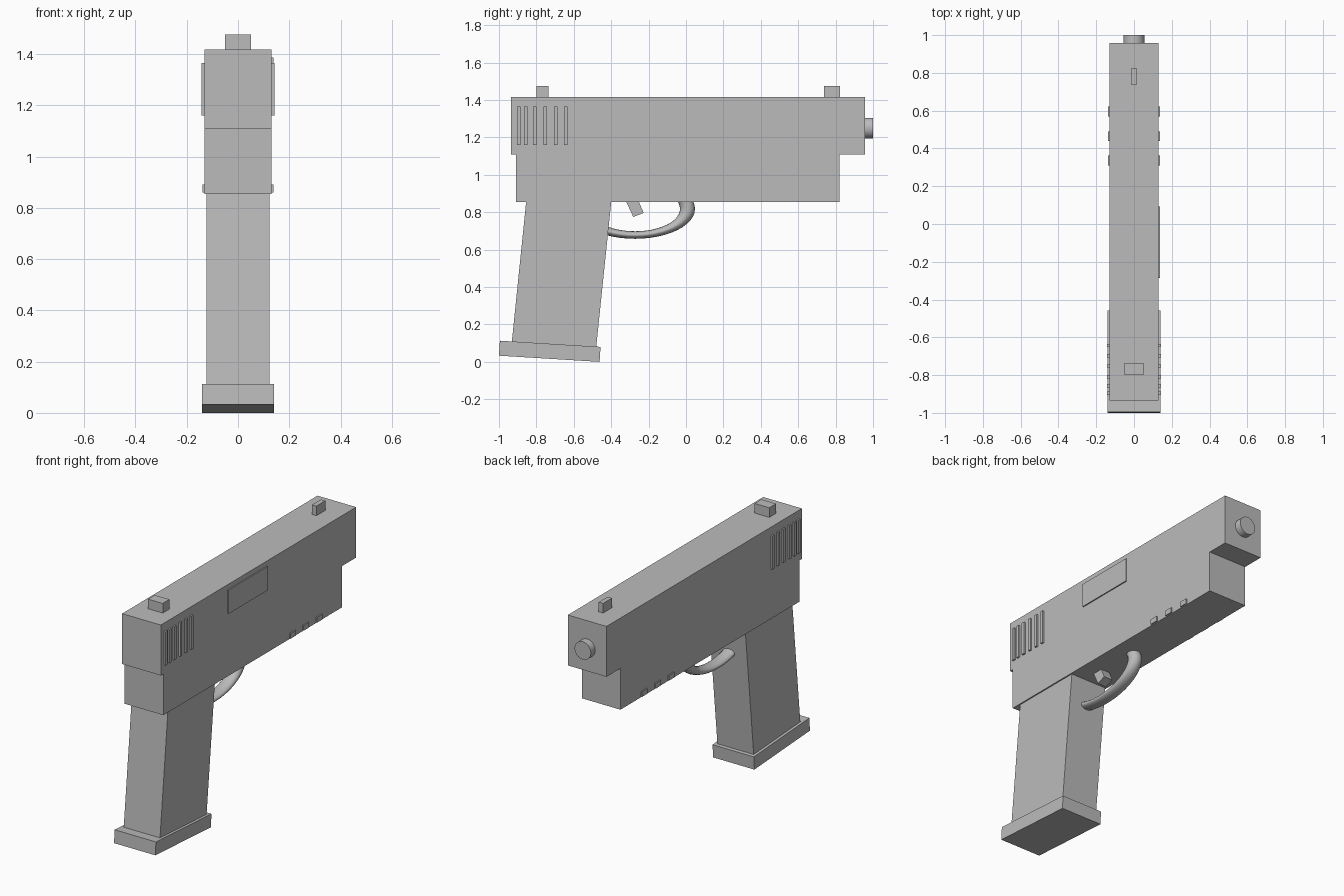
import bpy, math

if "Cube" in bpy.data.objects:
    bpy.data.objects.remove(bpy.data.objects["Cube"])

gray = bpy.data.materials.new("plain gray")
gray.diffuse_color = (0.5, 0.5, 0.5, 1)
gray.use_nodes = True
gray.node_tree.nodes["Principled BSDF"].inputs["Base Color"].default_value = gray.diffuse_color


def finish(ob, name):
    ob.name = name
    ob.data.materials.append(gray)
    return ob


def prism(name, half_width, profile):
    """Side outline of (y, z) points, extruded across x."""
    n = len(profile)
    verts = [(x, y, z) for x in (-half_width, half_width) for y, z in profile]
    faces = [tuple(reversed(range(n))), tuple(range(n, 2 * n))]
    faces += [(i, (i + 1) % n, n + (i + 1) % n, n + i) for i in range(n)]
    me = bpy.data.meshes.new(name)
    me.from_pydata(verts, [], faces)
    ob = bpy.data.objects.new(name, me)
    bpy.context.collection.objects.link(ob)
    return finish(ob, name)


def box(name, half_width, y0, y1, z0, z1, x=0):
    ob = prism(name, half_width, [(y0, z0), (y1, z0), (y1, z1), (y0, z1)])
    ob.location.x = x
    return ob


# Upper slide and lower frame
W = 0.131
box("slide", W, -0.935, 0.957, 1.108, 1.417)
box("frame", W, -0.91, 0.822, 0.855, 1.108)

# Raked grip and its tilted base plate
prism("grip", 0.123, [(-0.934, 0.08), (-0.482, 0.06), (-0.39, 0.95), (-0.845, 0.95)])
prism("base_plate", 0.14, [(-1.0, 0.033), (-0.462, 0.0), (-0.457, 0.08), (-0.995, 0.113)])

# Sights
box("rear_sight", 0.05, -0.80, -0.735, 1.40, 1.476)
box("front_sight", 0.015, 0.738, 0.824, 1.40, 1.476)

# Ejection port plate on one side
box("ejection_port", 0.01, -0.287, 0.092, 1.24, 1.386, x=0.128)

# Grip ridges on both sides of the slide
for i, y in enumerate((-0.895, -0.856, -0.809, -0.752, -0.697, -0.643)):
    for side in (-1, 1):
        box(f"slide_ridge_{i}_{side}", 0.01, y - 0.009, y + 0.009,
            1.16, 1.366, x=side * 0.132)

# Accessory rail bars under the front
for i, y in enumerate((0.336, 0.465, 0.595)):
    box(f"rail_bar_{i}", 0.138, y - 0.026, y + 0.026, 0.859, 0.891)

# Barrel tip
bpy.ops.mesh.primitive_cylinder_add(vertices=32, radius=0.055, depth=0.2,
                                    location=(0, 0.9, 1.25),
                                    rotation=(math.pi / 2, 0, 0))
finish(bpy.context.object, "barrel")
bpy.ops.object.shade_smooth_by_angle()

# Trigger guard: flattened ring, upper part hidden in the frame
bpy.ops.mesh.primitive_torus_add(major_segments=48, minor_segments=16,
                                 major_radius=0.28, minor_radius=0.04,
                                 location=(0, -0.272, 0.818),
                                 rotation=(0, math.pi / 2, 0))
guard = finish(bpy.context.object, "trigger_guard")
guard.scale = (0.5, 1, 1)
bpy.ops.object.shade_smooth_by_angle()

# Trigger
prism("trigger", 0.03, [(-0.282, 0.775), (-0.226, 0.796), (-0.28, 0.92), (-0.345, 0.91)])
